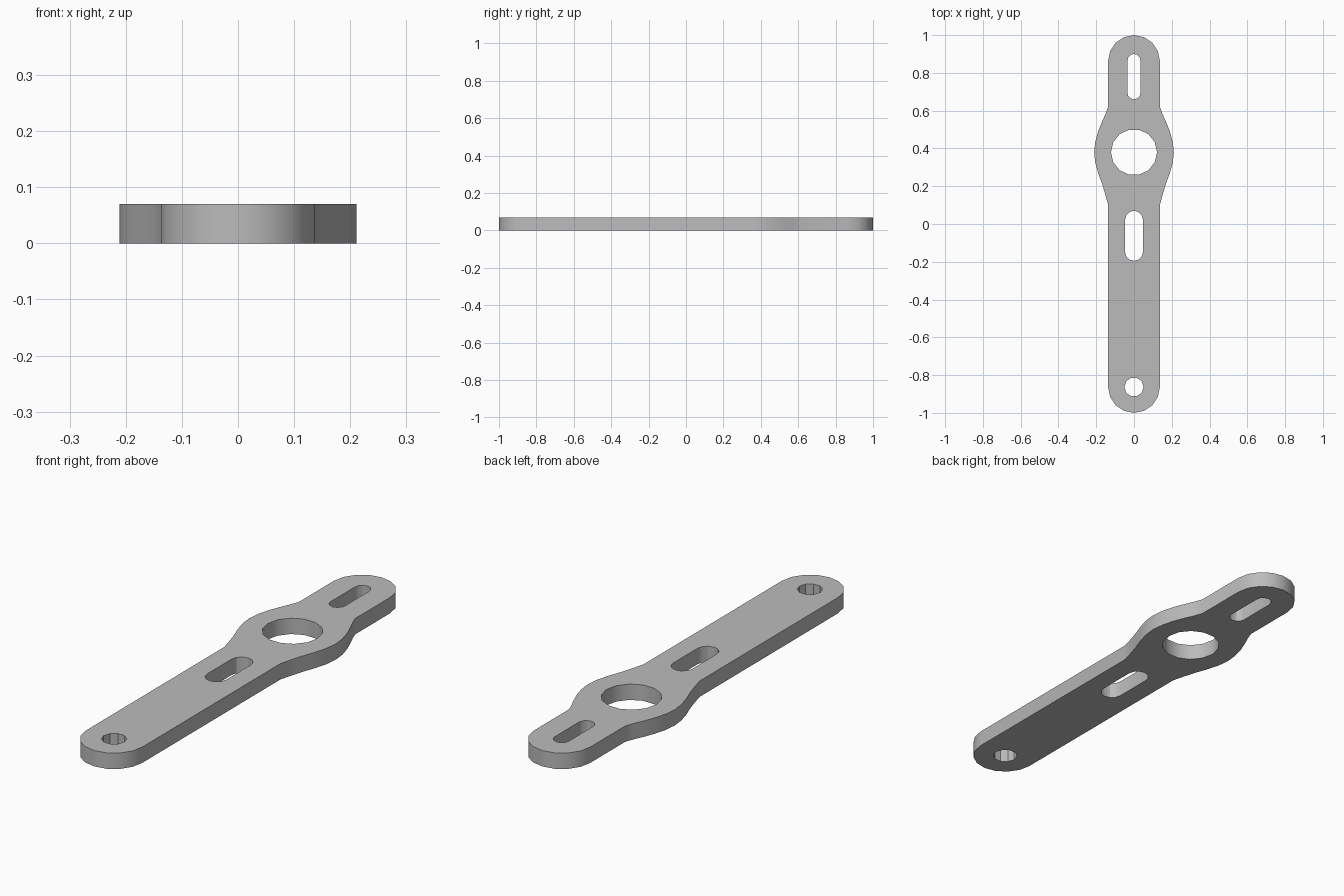
import bpy
import bmesh
from math import sin, cos, pi, radians

cube = bpy.data.objects.get("Cube")
if cube:
    bpy.data.objects.remove(cube)

THICK = 0.07
HALF = 0.137          # half width of the bar
END = 1 - HALF        # centre of each rounded end


def arc(cy, r, start, end, steps):
    """Points on an arc about (0, cy), angles in degrees."""
    angles = [radians(start + (end - start) * i / steps) for i in range(steps + 1)]
    return [(r * cos(a), cy + r * sin(a)) for a in angles]


def circle(cy, r, sides):
    return arc(cy, r, 0, 360, sides)[:-1]


def slot(low, high, r, steps=6):
    return arc(high - r, r, 0, 180, steps) + arc(low + r, r, 180, 360, steps)


# Outline: rounded ends joined by a bar that swells around the large hole
swell = [(HALF, 0.10), (0.15, 0.15), (0.168, 0.21), (0.19, 0.27), (0.205, 0.325),
         (0.211, 0.38), (0.205, 0.435), (0.19, 0.49), (0.168, 0.545), (0.15, 0.585),
         (HALF, 0.62)]
outline = (arc(-END, HALF, 180, 360, 8) + swell + arc(END, HALF, 0, 180, 8)
           + [(-x, y) for x, y in reversed(swell)])

# Round holes and slots
loops = [outline, circle(0.38, 0.122, 14), circle(-END, 0.051, 10),
         slot(0.66, 0.90, 0.035), slot(-0.195, 0.07, 0.047)]

# Fill the flat shape, then extrude it to a plate
bm = bmesh.new()
edges = []
for loop in loops:
    verts = [bm.verts.new((x, y, 0)) for x, y in loop]
    edges += [bm.edges.new((a, b)) for a, b in zip(verts, verts[1:] + verts[:1])]
bmesh.ops.triangle_fill(bm, use_beauty=True, use_dissolve=False, edges=edges)
result = bmesh.ops.extrude_face_region(bm, geom=bm.faces[:], use_keep_orig=True)
top = [g for g in result["geom"] if isinstance(g, bmesh.types.BMVert)]
bmesh.ops.translate(bm, verts=top, vec=(0, 0, THICK))
bmesh.ops.recalc_face_normals(bm, faces=bm.faces[:])

mesh = bpy.data.meshes.new("slotted_arm_plate")
bm.to_mesh(mesh)
bm.free()
plate = bpy.data.objects.new("slotted_arm_plate", mesh)
bpy.context.collection.objects.link(plate)

# Plain grey
grey = bpy.data.materials.new("plain_grey")
grey.use_nodes = True
colour = (0.5, 0.5, 0.5, 1)
grey.diffuse_color = colour
grey.node_tree.nodes["Principled BSDF"].inputs["Base Color"].default_value = colour
mesh.materials.append(grey)

bpy.ops.object.select_all(action='DESELECT')
plate.select_set(True)
bpy.context.view_layer.objects.active = plate
bpy.ops.object.shade_smooth_by_angle(angle=radians(30))
